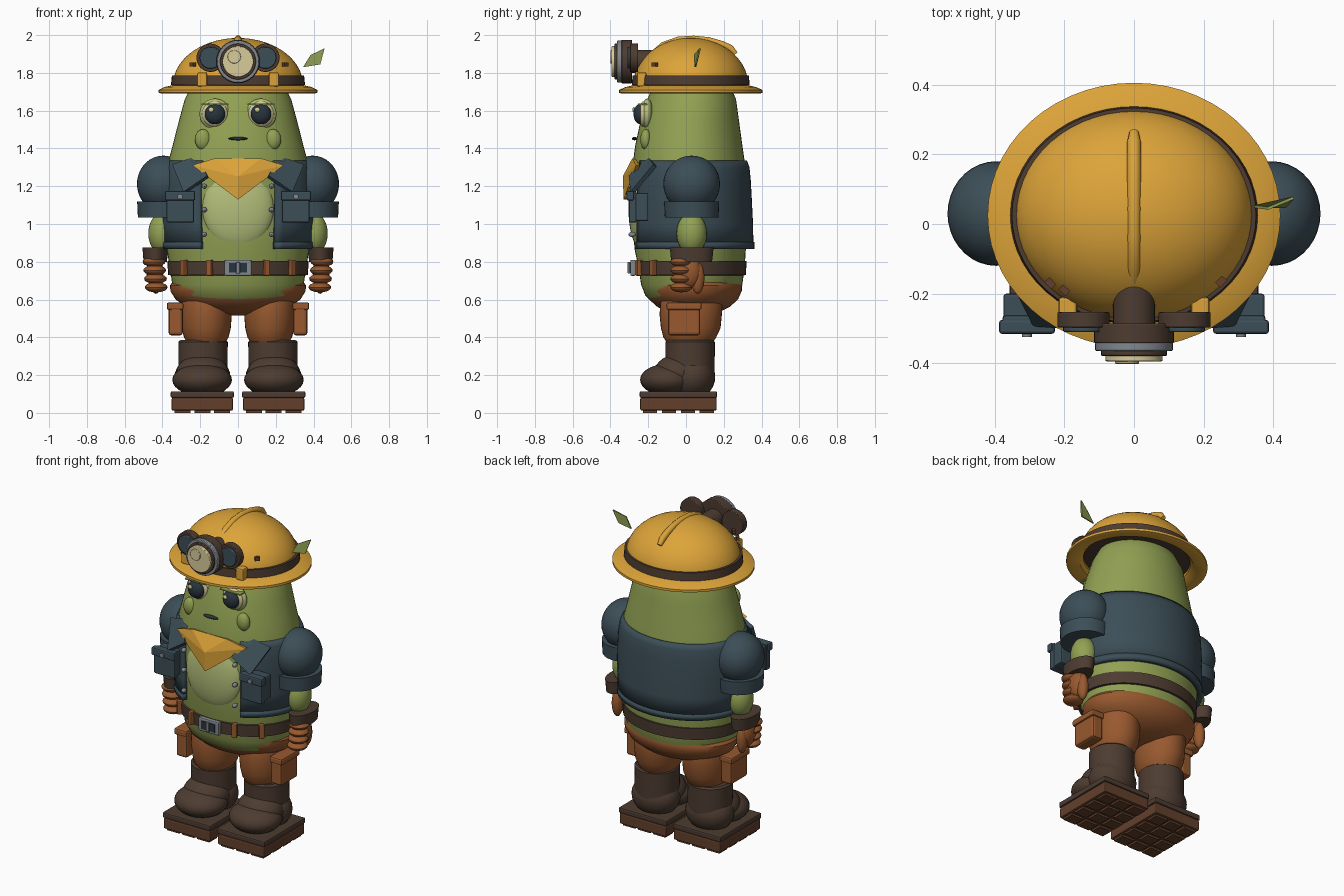
import bpy, bmesh, math
from mathutils import Vector, Matrix

if "Cube" in bpy.data.objects:
    bpy.data.objects.remove(bpy.data.objects["Cube"])


def material(name, hex_code):
    def lin(c):
        return c / 12.92 if c <= 0.04045 else ((c + 0.055) / 1.055) ** 2.4
    m = bpy.data.materials.new(name)
    m.diffuse_color = [lin(int(hex_code[i:i + 2], 16) / 255) for i in (0, 2, 4)] + [1]
    m.use_nodes = True
    m.node_tree.nodes["Principled BSDF"].inputs["Base Color"].default_value = m.diffuse_color
    return m


YELLOW = material("hat yellow", "DDA439")
GREEN = material("skin green", "92A153")
PALE = material("belly green", "B4BF7A")
BLUE = material("jacket slate", "3C4E57")
TAN = material("leather tan", "98592F")
BROWN = material("boot brown", "4D3C31")
SOLE = material("sole brown", "633F2B")
GREY = material("metal grey", "82888E")
CREAM = material("lens cream", "D9CC9B")
NAVY = material("dark navy", "28343D")


def finish(bm, name, mat, smooth=True, bevel=0):
    mesh = bpy.data.meshes.new(name)
    bm.to_mesh(mesh)
    bm.free()
    ob = bpy.data.objects.new(name, mesh)
    bpy.context.collection.objects.link(ob)
    mesh.materials.append(mat)
    if smooth:
        bpy.ops.object.select_all(action='DESELECT')
        ob.select_set(True)
        bpy.context.view_layer.objects.active = ob
        bpy.ops.object.shade_smooth_by_angle(angle=math.radians(35))
    if bevel:
        b = ob.modifiers.new("bevel", 'BEVEL')
        b.width, b.segments = bevel, 2
    return ob


def loft(name, rings, mat, x=0, seg=48, gap=0, thick=0):
    """Stack of ellipses (z, rx, ry, cy); gap leaves an opening at the front, in degrees each side."""
    bm = bmesh.new()
    n = seg + 1 if gap else seg
    g = math.radians(gap)
    rows = []
    for z, rx, ry, cy in rings:
        angles = [g + (2 * math.pi - 2 * g) * j / seg for j in range(n)]
        rows.append([bm.verts.new((x + rx * math.sin(a), cy - ry * math.cos(a), z)) for a in angles])
    for lo, hi in zip(rows, rows[1:]):
        for j in range(seg):
            k = (j + 1) % n
            bm.faces.new((lo[j], lo[k], hi[k], hi[j]))
    if not gap:
        bm.faces.new(rows[0][::-1])
        bm.faces.new(rows[-1])
    ob = finish(bm, name, mat)
    if thick:
        s = ob.modifiers.new("thickness", 'SOLIDIFY')
        s.thickness, s.offset = thick, -1
    return ob


def ball(name, loc, scale, mat, seg=28):
    bm = bmesh.new()
    bmesh.ops.create_uvsphere(bm, u_segments=seg, v_segments=seg // 2, radius=1)
    bm.transform(Matrix.Translation(loc) @ Matrix.Diagonal((*scale, 1)))
    return finish(bm, name, mat)


def box(name, loc, size, mat, bevel=0.008, turn=0):
    bm = bmesh.new()
    bmesh.ops.create_cube(bm, size=1)
    bm.transform(Matrix.Translation(loc) @ Matrix.Rotation(turn, 4, 'Z') @ Matrix.Diagonal((*size, 1)))
    return finish(bm, name, mat, False, bevel)


def disc(name, x, z, r, y0, y1, mat, bevel=0.004):
    """Cylinder facing the front, from y0 to y1."""
    bm = bmesh.new()
    bmesh.ops.create_cone(bm, cap_ends=True, segments=32, radius1=r, radius2=r, depth=abs(y1 - y0))
    bm.transform(Matrix.Translation((x, (y0 + y1) / 2, z)) @ Matrix.Rotation(math.pi / 2, 4, 'X'))
    return finish(bm, name, mat, True, bevel)


def plate(name, faces, mat, thick):
    bm = bmesh.new()
    for pts in faces:
        bm.faces.new([bm.verts.new(p) for p in pts])
    bmesh.ops.remove_doubles(bm, verts=bm.verts, dist=0.0005)
    bmesh.ops.recalc_face_normals(bm, faces=bm.faces)
    ob = finish(bm, name, mat, False)
    s = ob.modifiers.new("thickness", 'SOLIDIFY')
    s.thickness, s.offset = thick, 0
    return ob


# Body and belly
loft("body", [(.58, .27, .20, .03), (.62, .325, .245, .03), (.68, .348, .268, .03), (.76, .36, .28, .03),
              (.87, .378, .295, .022), (1.0, .385, .30, .02), (1.2, .385, .305, .02), (1.32, .372, .297, .015),
              (1.42, .345, .283, .015), (1.55, .312, .26, .02), (1.66, .282, .235, .03), (1.74, .24, .20, .03),
              (1.80, .17, .145, .03), (1.83, .09, .08, .03), (1.84, .01, .01, .03)], GREEN)
ball("belly_patch", (0, -.235, 1.085), (.19, .07, .22), PALE, 40)

# Trousers, belt and buckle
loft("trouser_seat", [(.515, .08, .06, .04), (.53, .19, .13, .04), (.56, .27, .19, .04), (.60, .33, .235, .04),
                      (.645, .358, .255, .04), (.675, .36, .258, .04), (.695, .345, .25, .04)], TAN)
loft("belt", [(.728, .355, .28, .025), (.73, .370, .292, .025), (.803, .374, .296, .025),
              (.805, .355, .28, .025)], BROWN)
box("buckle_plate", (0, -.28, .768), (.145, .03, .085), GREY)
box("buckle_window", (0, -.296, .768), (.095, .008, .05), NAVY, 0)
box("buckle_prong", (0, -.302, .768), (.02, .014, .06), GREY, .003)

# Helmet: hollow shell running from the inside top, round the brim, to the outside top
dome = [math.radians(a) for a in range(0, 90, 9)]
inner = [(1.72 + .235 * math.sin(a), .322 * math.cos(a), .282 * math.cos(a), .025) for a in dome[::-1]]
brim = [(1.70, .345, .30, .025), (1.69, .405, .365, .025), (1.695, .42, .38, .025), (1.71, .42, .38, .025),
        (1.725, .39, .345, .025)]
outer = [(1.735 + .25 * math.sin(a), .345 * math.cos(a), .305 * math.cos(a), .025) for a in dome]
outer.append((1.985, .012, .01, .025))
loft("helmet", inner + brim + outer, YELLOW, seg=56)
loft("helmet_band", [(1.733, .33, .29, .025), (1.735, .355, .312, .025), (1.785, .350, .308, .025),
                     (1.787, .32, .28, .025)], BROWN, seg=56)
curve = bpy.data.curves.new("helmet_ridge", 'CURVE')
curve.dimensions, curve.bevel_depth, curve.bevel_resolution, curve.use_fill_caps = '3D', .02, 3, True
line = curve.splines.new('POLY')
ridge = [(-.18, 1.90), (-.12, 1.945), (-.04, 1.973), (.04, 1.978), (.12, 1.97), (.19, 1.95), (.235, 1.93), (.262, 1.90)]
line.points.add(len(ridge) - 1)
for i, (p, (y, z)) in enumerate(zip(line.points, ridge)):
    p.co = (0, y, z, 1)
    p.radius = .7 if i in (0, len(ridge) - 1) else 1
ob = bpy.data.objects.new("helmet_ridge", curve)
bpy.context.collection.objects.link(ob)
curve.materials.append(YELLOW)
for x, y, z, t in ((-.24, -.17, 1.845, -.8), (-.20, -.19, 1.87, -.7), (.25, -.165, 1.845, .8)):
    box("helmet_scuff", (x, y, z), (.028, .02, .022), SOLE, 0, t)
plate("leaf", [[(.345, .05, 1.83), (.385, .045, 1.895), (.458, .075, 1.93), (.435, .05, 1.845)]], GREEN, .008)

# Headlamp
disc("lamp_mount", 0, 1.86, .06, -.18, -.29, BROWN)
disc("lamp_housing", 0, 1.86, .115, -.285, -.342, BROWN)
disc("lamp_rim", 0, 1.86, .112, -.34, -.364, GREY)
disc("lamp_inner_ring", 0, 1.86, .095, -.36, -.378, BROWN)
disc("lamp_lens", 0, 1.86, .082, -.37, -.394, CREAM)
disc("lamp_glint", -.02, 1.885, .035, -.39, -.401, CREAM, .003)

# Mouth and neckerchief
ball("mouth", (0, -.272, 1.452), (.052, .014, .009), NAVY, 16)
L, R, T, M = (-.24, -.255, 1.31), (.24, -.255, 1.31), (0, -.32, 1.13), (0, -.325, 1.25)
A, B = (-.12, -.275, 1.345), (.12, -.275, 1.345)
plate("neckerchief", [[L, T, M], [R, M, T], [L, M, A], [A, M, B], [B, M, R]], YELLOW, .02)

# Jacket
loft("jacket", [(.885, .397, .332, .025), (1.0, .402, .33, .025), (1.12, .404, .327, .022), (1.23, .40, .323, .02),
                (1.30, .388, .316, .02), (1.335, .372, .305, .018)], BLUE, gap=30, thick=.025)
loft("jacket_hem", [(.868, .402, .337, .025), (.905, .402, .338, .025)], BLUE, gap=30, thick=.03)

for s in (-1, 1):
    side = "left" if s < 0 else "right"

    # Face
    ball(side + "_eye_rim", (s * .122, -.205, 1.582), (.082, .032, .082), PALE)
    ball(side + "_eye_white", (s * .122, -.222, 1.582), (.068, .03, .068), CREAM)
    ball(side + "_pupil", (s * .122, -.242, 1.582), (.054, .036, .054), NAVY)
    ball(side + "_eye_glint", (s * .122 - .02, -.276, 1.605), (.014, .008, .014), CREAM, 12)
    box(side + "_eyelid", (s * .122, -.23, 1.634), (.145, .05, .008), GREEN, .003)
    ball(side + "_cheek", (s * .186, -.212, 1.447), (.042, .03, .055), GREEN)

    # Goggles and helmet clips
    disc(side + "_goggle", s * .145, 1.88, .075, -.253, -.297, BROWN)
    disc(side + "_goggle_lens", s * .145, 1.88, .058, -.29, -.31, BLUE)
    box(side + "_helmet_clip", (s * .19, -.235, 1.765), (.052, .05, .075), YELLOW)

    # Jacket details
    plate(side + "_lapel", [[(s * .20, -.20, 1.36), (s * .345, -.165, 1.31), (s * .285, -.285, 1.165),
                             (s * .16, -.295, 1.25)]], BLUE, .022)
    box(side + "_pocket_back", (s * .305, -.235, 1.09), (.14, .07, .15), BLUE)
    box(side + "_pocket", (s * .305, -.282, 1.09), (.145, .04, .165), BLUE)
    box(side + "_pocket_flap", (s * .307, -.295, 1.15), (.16, .04, .05), BLUE)
    disc(side + "_pocket_button", s * .307, 1.145, .014, -.31, -.324, GREY, 0)
    for z in (1.2, 1.075, .945):
        ball(side + "_jacket_stud", (s * .178, -.285, z), (.014, .02, .014), GREY, 12)

    # Arm: sleeve, cuff, wrist and glove
    ball(side + "_sleeve", (s * .395, .03, 1.212), (.14, .15, .15), BLUE, 36)
    loft(side + "_sleeve_cuff", [(1.035, .138, .142, .03), (1.12, .142, .146, .03)], BLUE, x=s * .392, seg=36)
    ball(side + "_forearm", (s * .40, .03, .95), (.075, .08, .11), GREEN)
    loft(side + "_glove_cuff", [(.80, .062, .108, .03), (.875, .068, .116, .03)], BROWN, x=s * .438, seg=32)
    ball(side + "_palm", (s * .44, .015, .745), (.045, .065, .085), TAN)
    for i in range(4):
        ball(side + "_finger", (s * (.445 - .004 * i), -.025, .80 - .045 * i), (.06, .058, .027), TAN, 20)
    ball(side + "_thumb", (s * .435, .062, .715), (.032, .036, .085), TAN, 20)

    # Belt loops
    for x, y, t in ((.15, -.247, .33), (.285, -.172, .75)):
        box(side + "_belt_loop", (s * x, y, .768), (.032, .035, .085), TAN, .006, s * t)

    # Leg and hip pouch
    loft(side + "_thigh", [(.37, .10, .12, .02), (.40, .118, .14, .02), (.45, .13, .158, .025), (.52, .135, .165, .025),
                           (.60, .135, .165, .03), (.64, .12, .15, .03)], TAN, x=s * .168, seg=36)
    box(side + "_pouch", (s * .33, -.01, .495), (.075, .17, .17), TAN, .015)
    box(side + "_pouch_flap", (s * .333, -.01, .565), (.088, .185, .04), TAN, .01)

    # Boot
    loft(side + "_boot_shaft", [(.20, .13, .13, .022), (.28, .13, .13, .022), (.375, .131, .131, .022),
                                (.385, .12, .12, .022)], BROWN, x=s * .185, seg=36)
    ball(side + "_boot_heel", (s * .188, .03, .19), (.148, .125, .12), BROWN)
    ball(side + "_boot_instep", (s * .188, -.04, .21), (.14, .13, .10), BROWN)
    ball(side + "_boot_toe", (s * .19, -.095, .175), (.158, .148, .085), BROWN)
    box(side + "_boot_welt", (s * .189, -.04, .097), (.335, .41, .035), BROWN)
    box(side + "_sole", (s * .189, -.04, .046), (.325, .405, .068), SOLE)
    for i in range(3):
        for j in range(4):
            box(side + "_tread", (s * .189 + (i - 1) * .105, -.04 + (j - 1.5) * .1, .01), (.085, .075, .02), SOLE, 0)
